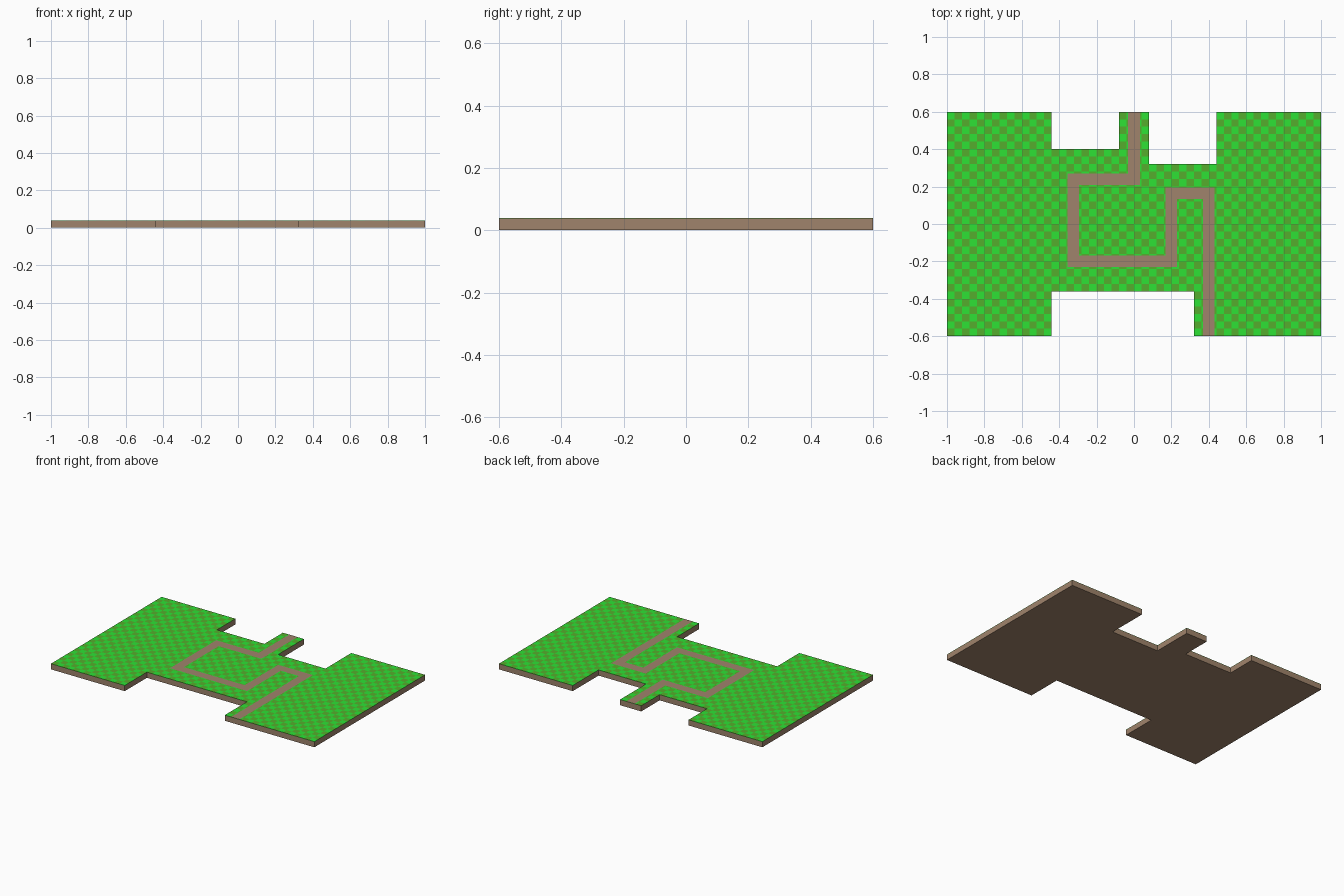
import bpy, bmesh
from mathutils import Vector

if "Cube" in bpy.data.objects:
    bpy.data.objects.remove(bpy.data.objects["Cube"])

CELL = 0.04                     # checker tile size
TURF_Z, TOP_Z = 0.037, 0.039    # turf layer bottom and top


def material(name, rgb):
    m = bpy.data.materials.new(name)
    m.diffuse_color = (*rgb, 1)
    m.use_nodes = True
    m.node_tree.nodes["Principled BSDF"].inputs["Base Color"].default_value = m.diffuse_color
    return m


DIRT = material("dirt", (0.35, 0.23, 0.15))
LIGHT = material("light_grass", (0.026, 0.76, 0.035))
DARK = material("dark_grass", (0.089, 0.42, 0.026))


def finish(name, bm, mats):
    me = bpy.data.meshes.new(name)
    bm.to_mesh(me)
    bm.free()
    for m in mats:
        me.materials.append(m)
    ob = bpy.data.objects.new(name, me)
    bpy.context.collection.objects.link(ob)
    return ob


def extrude_up(bm, faces, height):
    geo = bmesh.ops.extrude_face_region(bm, geom=faces, use_keep_orig=True)["geom"]
    verts = [v for v in geo if isinstance(v, bmesh.types.BMVert)]
    bmesh.ops.translate(bm, verts=verts, vec=(0, 0, height))
    bmesh.ops.recalc_face_normals(bm, faces=bm.faces)


# Ground slab: notched outline extruded up
OUTLINE = [(-1, -.6), (-.44, -.6), (-.44, -.36), (.32, -.36), (.32, -.6), (1, -.6),
           (1, .6), (.44, .6), (.44, .32), (.08, .32), (.08, .6), (-.08, .6),
           (-.08, .4), (-.44, .4), (-.44, .6), (-1, .6)]
bm = bmesh.new()
face = bm.faces.new([bm.verts.new((x, y, 0)) for x, y in OUTLINE])
extrude_up(bm, [face], TURF_Z)
finish("ground_slab", bm, [DIRT])

# Checkered turf: tiles everywhere except in the three notches
NOTCHES = [(-.44, -.08, .4, .6), (.08, .44, .32, .6), (-.44, .32, -.6, -.36)]


def in_notch(x, y):
    return any(a < x < b and c < y < d for a, b, c, d in NOTCHES)


bm = bmesh.new()
corners = {}


def corner(i, j):
    if (i, j) not in corners:
        corners[i, j] = bm.verts.new((i * CELL, j * CELL, TURF_Z))
    return corners[i, j]


for i in range(-25, 25):
    for j in range(-15, 15):
        if not in_notch((i + .5) * CELL, (j + .5) * CELL):
            f = bm.faces.new([corner(i, j), corner(i + 1, j),
                              corner(i + 1, j + 1), corner(i, j + 1)])
            f.material_index = (i + j + 1) % 2
extrude_up(bm, bm.faces[:], TOP_Z - TURF_Z)
finish("checkered_turf", bm, [LIGHT, DARK])

# Winding path: flat mitred ribbon along a centre line, laid on the turf
LINE = [Vector(p) for p in [(0, .6), (0, .24), (-.324, .24), (-.324, -.2),
                            (.2, -.2), (.2, .165), (.4, .165), (.4, -.6)]]
HALF = 0.031
bm = bmesh.new()
pairs = []
for k, p in enumerate(LINE):
    dirs = []
    if k > 0:
        dirs.append((p - LINE[k - 1]).normalized())
    if k < len(LINE) - 1:
        dirs.append((LINE[k + 1] - p).normalized())
    side = sum((Vector((-d.y, d.x)) for d in dirs), Vector((0, 0))) * HALF
    pairs.append([bm.verts.new((*(p + s * side), TOP_Z + 0.0005)) for s in (1, -1)])
for (a, b), (c, d) in zip(pairs, pairs[1:]):
    bm.faces.new([a, b, d, c])      # faces point up
finish("winding_path", bm, [DIRT])
